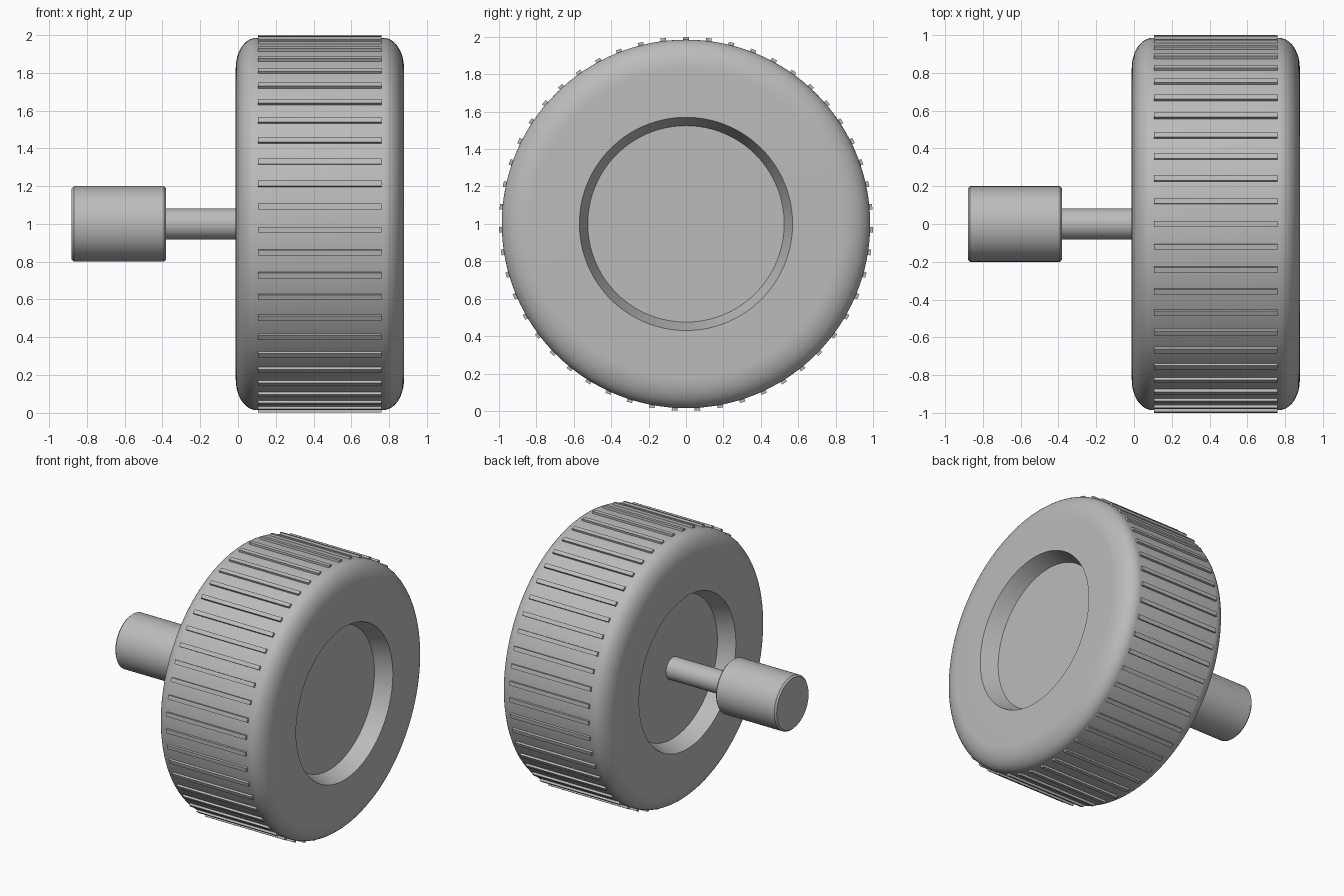
import bpy, bmesh
from math import pi, cos, sin, radians
from mathutils import Matrix, Vector

cube = bpy.data.objects.get("Cube")
if cube:
    bpy.data.objects.remove(cube, do_unlink=True)

grey = bpy.data.materials.new("plain grey")
grey.use_nodes = True
colour = (0.5, 0.5, 0.5, 1)
grey.diffuse_color = colour
grey.node_tree.nodes["Principled BSDF"].inputs["Base Color"].default_value = colour

AXLE = Vector((0, 0, 1))


def add_object(name, bm):
    bmesh.ops.recalc_face_normals(bm, faces=bm.faces)
    mesh = bpy.data.meshes.new(name)
    bm.to_mesh(mesh)
    bm.free()
    mesh.materials.append(grey)
    ob = bpy.data.objects.new(name, mesh)
    ob.location = AXLE
    bpy.context.collection.objects.link(ob)
    return ob


def lathe(name, profile, steps=128):
    """Turn (x, radius) points about the x axis."""
    bm = bmesh.new()
    verts = [bm.verts.new((x, 0, r)) for x, r in profile]
    edges = [bm.edges.new(pair) for pair in zip(verts, verts[1:])]
    bmesh.ops.spin(bm, geom=verts + edges, cent=(0, 0, 0), axis=(1, 0, 0),
                   angle=2 * pi, steps=steps, use_duplicate=False)
    bmesh.ops.remove_doubles(bm, verts=bm.verts, dist=1e-5)
    ob = add_object(name, bm)
    bpy.ops.object.select_all(action='DESELECT')
    ob.select_set(True)
    bpy.context.view_layer.objects.active = ob
    bpy.ops.object.shade_smooth_by_angle(angle=radians(30))
    return ob


# Wheel: dished hub, flat wall and rounded shoulder, mirrored across its width
MIDDLE, HALF, RADIUS = 0.433, 0.445, 0.985
half_profile = [(HALF - 0.12, 0), (HALF - 0.12, 0.525), (HALF, 0.57)]
for i in range(13):
    a = i / 12 * pi / 2
    half_profile.append((HALF - 0.11 * (1 - cos(a)), RADIUS - 0.16 * (1 - sin(a))))
right = [(MIDDLE + x, r) for x, r in half_profile]
left = [(MIDDLE - x, r) for x, r in reversed(half_profile)]
lathe("wheel", right + left)

# Tread: narrow bars spaced evenly round the rim
BARS = 51
bm = bmesh.new()
for i in range(BARS):
    place = (Matrix.Rotation(2 * pi * i / BARS, 4, 'X')
             @ Matrix.Translation((MIDDLE, 0, 0.985))
             @ Matrix.Diagonal((0.655, 0.03, 0.03, 1)))
    bmesh.ops.create_cube(bm, size=1, matrix=place)
add_object("tread_bars", bm)

# Axle and its end knob
lathe("axle", [(-0.39, 0), (-0.39, 0.082), (0.12, 0.082), (0.12, 0)], 48)
B = 0.012
lathe("axle_knob", [(-0.88, 0), (-0.88, 0.2 - B), (-0.88 + B, 0.2),
                    (-0.38 - B, 0.2), (-0.38, 0.2 - B), (-0.38, 0)], 64)
